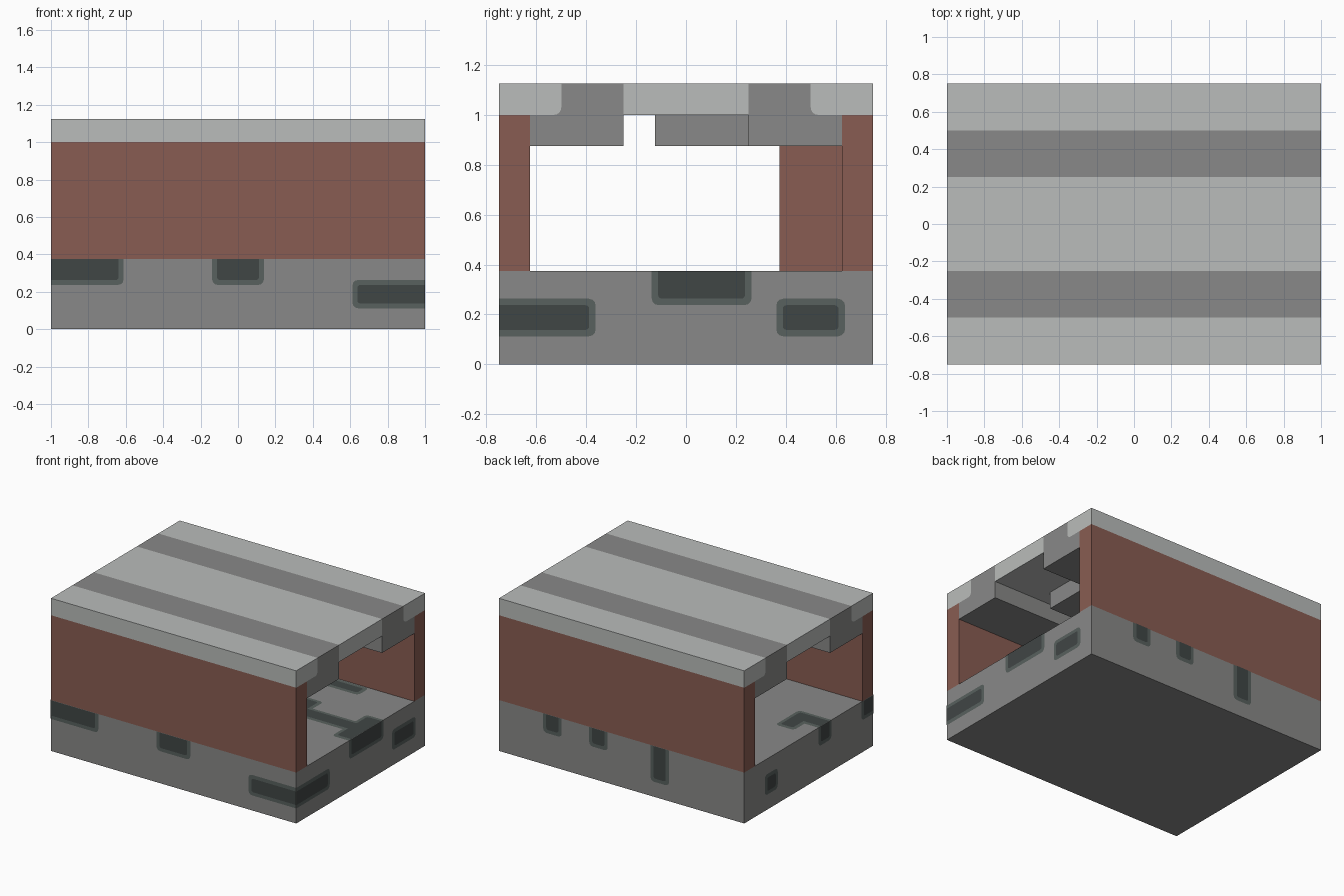
import bpy, bmesh, math
from mathutils import Vector

old = bpy.data.objects.get("Cube")
if old:
    bpy.data.objects.remove(old, do_unlink=True)


def material(name, rgb):
    m = bpy.data.materials.new(name)
    m.use_nodes = True
    m.diffuse_color = (*rgb, 1)
    m.node_tree.nodes["Principled BSDF"].inputs["Base Color"].default_value = (*rgb, 1)
    return m


GREY = material("mid grey", (.25, .25, .246))
LIGHT = material("light grey", (.49, .505, .495))
BROWN = material("red brown", (.25, .108, .085))
DARK = material("dark slate", (.051, .061, .06))
RIM = material("slate rim", (.098, .12, .112))


def finish(bm, name, *mats):
    mesh = bpy.data.meshes.new(name)
    bm.to_mesh(mesh)
    bm.free()
    for m in mats:
        mesh.materials.append(m)
    obj = bpy.data.objects.new(name, mesh)
    bpy.context.collection.objects.link(obj)
    return obj


def extrude_x(name, profile, mat, x0=-1, x1=1):
    """Sweep a (y, z) profile along x."""
    bm = bmesh.new()
    face = bm.faces.new([bm.verts.new((x0, y, z)) for y, z in profile])
    new = bmesh.ops.extrude_face_region(bm, geom=[face])["geom"]
    verts = [v for v in new if isinstance(v, bmesh.types.BMVert)]
    bmesh.ops.translate(bm, verts=verts, vec=(x1 - x0, 0, 0))
    bmesh.ops.recalc_face_normals(bm, faces=bm.faces)
    return finish(bm, name, mat)


def box(name, y0, y1, z0, z1, mat, x0=-1, x1=1):
    return extrude_x(name, [(y0, z0), (y1, z0), (y1, z1), (y0, z1)], mat, x0, x1)


# Base, ceiling and inner blocks
U = .125
FLOOR, EAVE, TOP = 3 * U, 8 * U, 9 * U
box("base", -.75, .75, 0, FLOOR, GREY)
box("roof_middle", -.25, .25, EAVE, TOP, LIGHT)
box("ceiling_block", -.125, .25, 7 * U, EAVE, GREY, -.125, .625)
box("wall_block", .375, .625, FLOOR, 7 * U, BROWN, -.375, .375)

# Walls, roof edges and beams, mirrored front to back
corner = [(.53 - .03 * math.sin(a), 1.03 - .03 * math.cos(a))
          for a in (i * math.pi / 8 for i in range(5))]
edge = corner + [(.5, TOP), (.75, TOP), (.75, EAVE)]
beam = [(.25, .875), (.625, .875), (.625, EAVE)] + corner + [(.5, TOP), (.25, TOP)]
for side, s in (("front", -1), ("back", 1)):
    box(side + "_wall", s * .625, s * .75, FLOOR, EAVE, BROWN)
    extrude_x(side + "_roof_edge", [(s * y, z) for y, z in edge], LIGHT)
    extrude_x(side + "_beam", [(s * y, z) for y, z in beam], GREY)

# Base surfaces: normal, mapping from (u, v, lift), u limits, v limits
SURFACES = {
    "front": ((0, -1, 0), lambda u, v, d: (u, -.75 - d, v), (-1, 1), (0, FLOOR)),
    "back": ((0, 1, 0), lambda u, v, d: (u, .75 + d, v), (-1, 1), (0, FLOOR)),
    "left": ((1, 0, 0), lambda u, v, d: (1 + d, u, v), (-.75, .75), (0, FLOOR)),
    "right": ((-1, 0, 0), lambda u, v, d: (-1 - d, u, v), (-.75, .75), (0, FLOOR)),
    "floor": ((0, 0, 1), lambda u, v, d: (u, v, FLOOR + d), (-1, 1), (-.625, .625)),
}


def span(lo, hi, limits, grow):
    """Grow a span; run it past the surface where it meets an edge."""
    lo = lo - .1 if lo <= limits[0] else lo - grow
    hi = hi + .1 if hi >= limits[1] else hi + grow
    return lo, hi


def clamp(value, limits):
    return min(max(value, limits[0]), limits[1])


def rounded(rect, ulim, vlim, grow):
    """Rounded rectangle outline clipped to the surface."""
    (u0, u1), (v0, v1) = span(*rect[:2], ulim, grow), span(*rect[2:], vlim, grow)
    r = .022 + grow * .5
    points = []
    for i, (cu, cv) in enumerate(((u1 - r, v1 - r), (u0 + r, v1 - r),
                                  (u0 + r, v0 + r), (u1 - r, v0 + r))):
        for k in range(4):
            a = (i + k / 3) * math.pi / 2
            p = (clamp(cu + r * math.cos(a), ulim), clamp(cv + r * math.sin(a), vlim))
            if not points or (Vector(p) - Vector(points[-1])).length > 1e-4:
                points.append(p)
    if (Vector(points[0]) - Vector(points[-1])).length < 1e-4:
        points.pop()
    return points


def channel(surface, name, *rects):
    """Dark plates with a paler rim on one surface of the base."""
    normal, place, ulim, vlim = SURFACES[surface]
    bm = bmesh.new()
    for index, (grow, lift) in enumerate(((.013, .002), (-.013, .004))):
        for rect in rects:
            outline = rounded(rect, ulim, vlim, grow)
            f = bm.faces.new([bm.verts.new(place(u, v, lift)) for u, v in outline])
            f.normal_update()
            if f.normal.dot(Vector(normal)) < 0:
                f.normal_flip()
            f.material_index = index
    finish(bm, surface + "_" + name, RIM, DARK)


# Channels around the base
channel("front", "corner_channel", (-1, -.625, .25, FLOOR))
channel("front", "middle_channel", (-.125, .125, .25, FLOOR))
channel("front", "low_channel", (.625, 1, .125, .25))
channel("left", "corner_channel", (-.75, -.375, .125, .25))
channel("left", "middle_channel", (-.125, .25, .25, FLOOR))
channel("left", "low_channel", (.375, .625, .125, .25))
channel("back", "first_channel", (.5, .625, .25, FLOOR))
channel("back", "second_channel", (.125, .25, .25, FLOOR))
channel("back", "long_channel", (-.375, -.25, .125, FLOOR))
channel("right", "low_channel", (.375, .5, .125, .25))
channel("right", "middle_channel", (-.25, -.125, .25, FLOOR))
channel("right", "corner_channel", (-.75, -.625, .25, FLOOR))

# Channels in the floor
channel("floor", "left_channel", (.875, 1, -.125, .25), (.375, .95, 0, .125),
        (.375, .5, 0, .25))
channel("floor", "right_channel", (-1, -.75, -.25, -.125), (-.875, -.75, -.25, 0))
channel("floor", "back_channel", (.25, .625, .5, .6))
